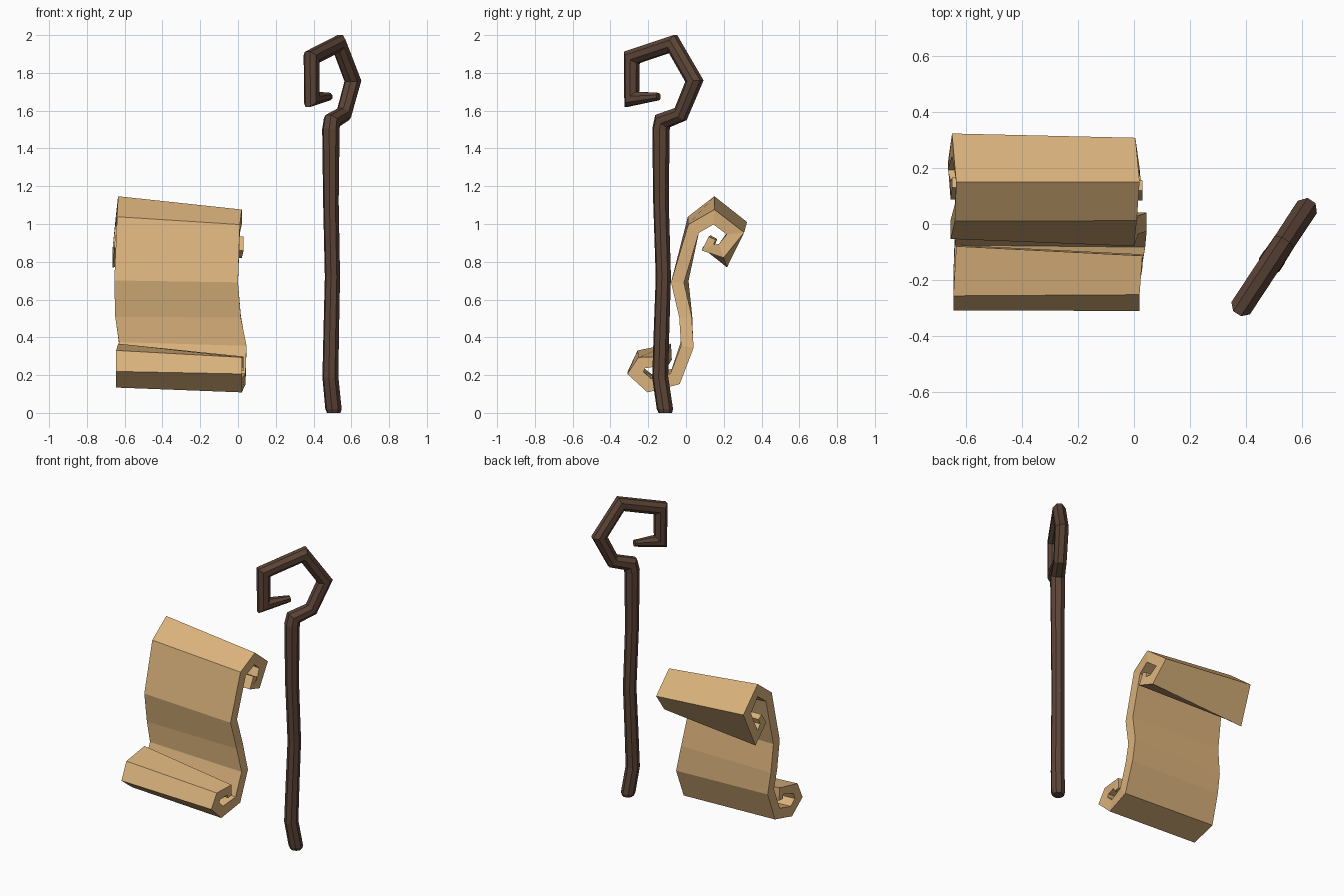
import bpy, bmesh, math
from mathutils import Vector

cube = bpy.data.objects.get("Cube")
if cube:
    bpy.data.objects.remove(cube, do_unlink=True)


def make_material(name, color):
    mat = bpy.data.materials.new(name)
    mat.use_nodes = True
    mat.diffuse_color = color
    mat.node_tree.nodes["Principled BSDF"].inputs["Base Color"].default_value = color
    return mat


def mitres(points):
    """Mitred 2D normal at each point of an open path."""
    result = []
    for i, p in enumerate(points):
        before = (p - points[i - 1]).normalized() if i else None
        after = (points[i + 1] - p).normalized() if i + 1 < len(points) else None
        before, after = before or after, after or before
        tangent = (before + after).normalized()
        stretch = min(1 / max(tangent.dot(before), 0.1), 1.4)
        result.append(Vector((-tangent.y, tangent.x)) * stretch)
    return result


def loft(name, rings, mat):
    """Skin a row of closed rings and cap both ends."""
    bm = bmesh.new()
    loops = [[bm.verts.new(co) for co in ring] for ring in rings]
    n = len(loops[0])
    for a, b in zip(loops, loops[1:]):
        for k in range(n):
            m = (k + 1) % n
            bm.faces.new((a[k], a[m], b[m], b[k]))
    bm.faces.new(loops[0])
    bm.faces.new(loops[-1])
    bmesh.ops.recalc_face_normals(bm, faces=bm.faces)
    mesh = bpy.data.meshes.new(name)
    bm.to_mesh(mesh)
    bm.free()
    mesh.materials.append(mat)
    obj = bpy.data.objects.new(name, mesh)
    bpy.context.collection.objects.link(obj)
    return obj


wood = make_material("dark wood", (0.107, 0.058, 0.038, 1))
paper = make_material("parchment", (0.70, 0.445, 0.20, 1))

# Crooked staff: (offset along the crook plane, height, radius)
staff_path = [
    (0.012, 0, 0.036), (0.01, 0.02, 0.044), (-0.02, 0.19, 0.043),
    (-0.012, 0.42, 0.042), (0, 0.72, 0.041), (-0.015, 1.12, 0.042),
    (-0.015, 1.5, 0.047), (-0.005, 1.545, 0.045), (0.11, 1.582, 0.042),
    (0.197, 1.757, 0.044), (0.06, 1.955, 0.043), (-0.2, 1.882, 0.043),
    (-0.2, 1.66, 0.042), (-0.03, 1.675, 0.021),
]
along = Vector((0.55, 0.835, 0))
across = Vector((0.835, -0.55, 0))
up = Vector((0, 0, 1))
origin = Vector((0.5, -0.12, 0))
centres = [Vector((t, z)) for t, z, r in staff_path]
normals = mitres(centres)
normals[0] = normals[1] = Vector((-1, 0))
rings = []
for c, n, (t, z, r) in zip(centres, normals, staff_path):
    ring = []
    for k in range(8):
        a = math.pi * (k + 0.5) / 4
        q = c + n * r * math.cos(a)
        ring.append(origin + along * q.x + up * q.y + across * r * math.sin(a))
    rings.append(ring)
loft("crooked_staff", rings, wood)

# Scroll: centre line of the sheet at each end, from upper curl to lower curl
left_end = [
    (0.03, 0.138, 0.925), (0.03, 0.115, 0.875), (0.02, 0.187, 0.858),
    (0.005, 0.262, 0.95), (0.02, 0.148, 1.037), (0.01, 0.04, 0.975),
    (0, -0.045, 0.69), (0.015, -0.003, 0.51), (0.045, 0.007, 0.35),
    (0.04, -0.058, 0.18), (0.02, -0.195, 0.145), (0.02, -0.268, 0.212),
    (0.02, -0.235, 0.265), (0.03, -0.135, 0.272), (0.03, -0.128, 0.225),
]
right_end = [
    (-0.65, 0.148, 0.93), (-0.655, 0.12, 0.88), (-0.665, 0.205, 0.815),
    (-0.65, 0.283, 1.0), (-0.635, 0.15, 1.105), (-0.64, 0.04, 1.02),
    (-0.655, -0.02, 0.7), (-0.65, 0, 0.51), (-0.63, 0.005, 0.37),
    (-0.64, -0.05, 0.205), (-0.645, -0.19, 0.17), (-0.645, -0.268, 0.23),
    (-0.645, -0.235, 0.305), (-0.635, -0.1, 0.338), (-0.635, -0.095, 0.28),
]
half = [0.02, 0.025] + [0.033] * 10 + [0.03, 0.025, 0.02]


def sheet_edges(path):
    pts = [Vector((y, z)) for x, y, z in path]
    return [[Vector((p[0], *(c + n * h * side))) for side in (-1, 1)]
            for p, c, n, h in zip(path, pts, mitres(pts), half)]


rings = [(a[0], a[1], b[1], b[0])
         for a, b in zip(sheet_edges(left_end), sheet_edges(right_end))]
loft("parchment_scroll", rings, paper)
